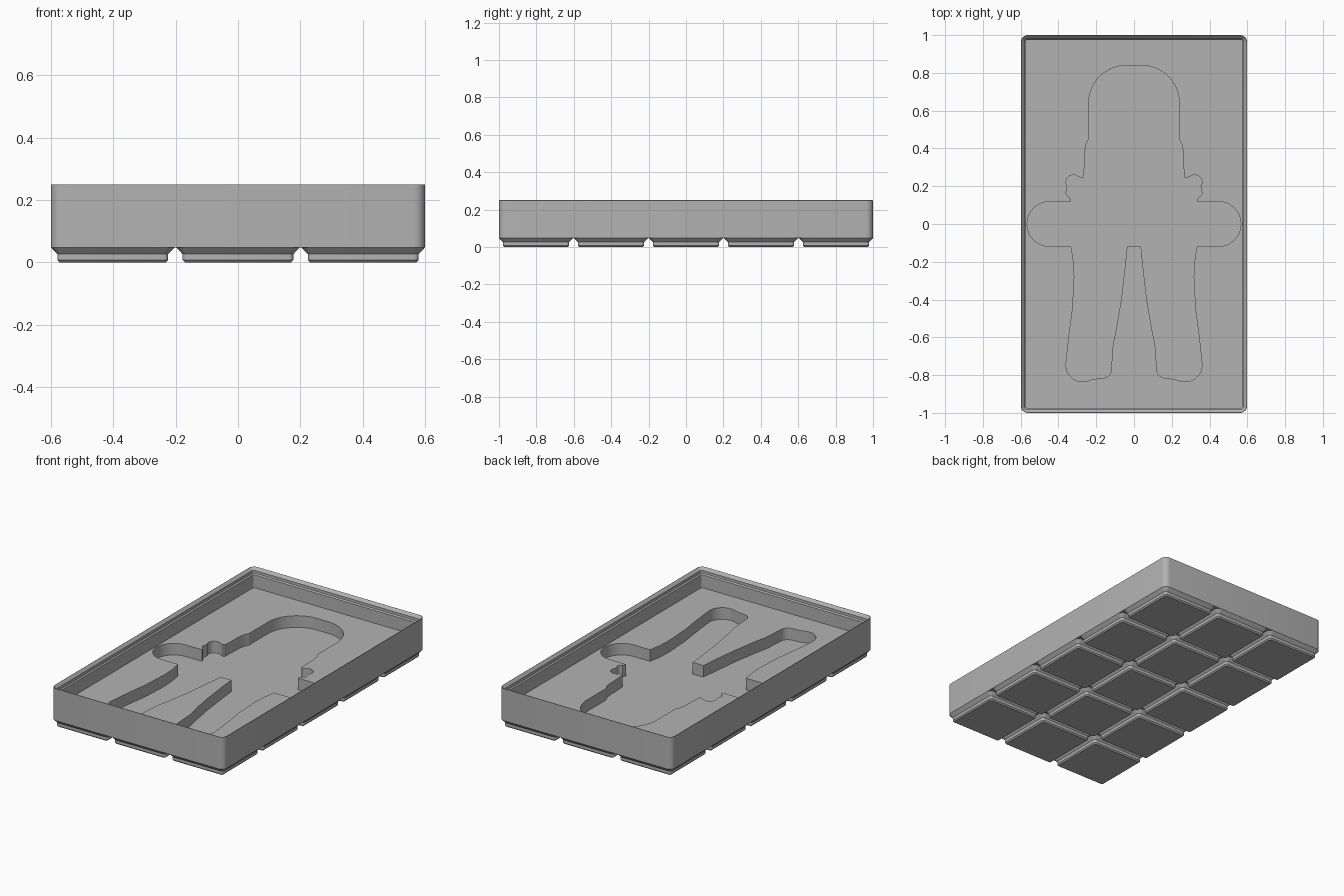
import bpy, bmesh
from math import sin, cos, radians

if "Cube" in bpy.data.objects:
    bpy.data.objects.remove(bpy.data.objects["Cube"], do_unlink=True)

HALF_X, HALF_Y, PITCH = 0.599, 1.0, 0.401
FOOT_TOP, FLOOR, POCKET, RIM = 0.048, 0.128, 0.055, 0.25
CORNER = 0.036

gray = bpy.data.materials.new("plain gray")
gray.use_nodes = True
gray.diffuse_color = (0.45, 0.45, 0.45, 1)
gray.node_tree.nodes["Principled BSDF"].inputs["Base Color"].default_value = gray.diffuse_color


def arc(cx, cy, r, start, end, steps=10):
    """Points along a circular arc, angles in degrees."""
    angles = [radians(start + (end - start) * i / steps) for i in range(steps + 1)]
    return [(cx + r * cos(a), cy + r * sin(a)) for a in angles]


def rounded_rect(hx, hy, r):
    points = []
    for quarter, (sx, sy) in enumerate([(1, 1), (-1, 1), (-1, -1), (1, -1)]):
        start = 90 * quarter
        points += arc(sx * (hx - r), sy * (hy - r), r, start, start + 90, 6)
    return points


def loft(name, sections):
    """Closed solid through a list of (outline, height) sections."""
    bm = bmesh.new()
    rings = [[bm.verts.new((x, y, z)) for x, y in outline] for outline, z in sections]
    for low, high in zip(rings, rings[1:]):
        for i in range(len(low)):
            j = (i + 1) % len(low)
            bm.faces.new((low[i], low[j], high[j], high[i]))
    bm.faces.new(rings[0][::-1])
    bm.faces.new(rings[-1])
    bmesh.ops.recalc_face_normals(bm, faces=bm.faces)
    mesh = bpy.data.meshes.new(name)
    bm.to_mesh(mesh)
    bm.free()
    mesh.materials.append(gray)
    obj = bpy.data.objects.new(name, mesh)
    bpy.context.collection.objects.link(obj)
    return obj


def smooth(obj):
    bpy.ops.object.select_all(action="DESELECT")
    obj.select_set(True)
    bpy.context.view_layer.objects.active = obj
    bpy.ops.object.shade_smooth_by_angle(angle=radians(25))


# Tray: outer wall, stepped stacking lip, recessed floor
def tray_ring(inset, z):
    return rounded_rect(HALF_X - inset, HALF_Y - inset, CORNER - inset), z


tray = loft("tray", [tray_ring(*step) for step in [
    (0, FOOT_TOP), (0, RIM - 0.001), (0.002, RIM), (0.018, RIM - 0.017),
    (0.018, RIM - 0.034), (0.025, RIM - 0.041), (0.025, FLOOR)]])

# Figure-shaped pocket: half outline from crown to crotch, then mirrored
half = arc(0.04, 0.64, 0.2, 90, 0, 12)
half += [(0.24, 0.45), (0.255, 0.42), (0.26, 0.38), (0.265, 0.25), (0.275, 0.243)]
half += arc(0.322, 0.222, 0.038, 125, -35, 8)
half += arc(0.338, 0.165, 0.022, 40, -80, 5)
half += [(0.333, 0.12)]
half += arc(0.447, 0, 0.119, 90, -90, 20)
half += [(0.333, -0.119), (0.32, -0.2), (0.316, -0.28), (0.325, -0.45), (0.345, -0.6)]
half += arc(0.272, -0.747, 0.088, 5, -105, 12)
half += [(0.21, -0.82), (0.17, -0.818)]
half += arc(0.165, -0.77, 0.045, -100, -165, 5)
half += [(0.112, -0.64), (0.095, -0.56), (0.068, -0.4), (0.047, -0.22), (0.037, -0.119)]
outline = half + [(-x, y) for x, y in reversed(half)]
cutter = loft("pocket_cutter", [(outline, POCKET), (outline, RIM)])
cutter.hide_render = True

cut = tray.modifiers.new("pocket", "BOOLEAN")
cut.operation = "DIFFERENCE"
cut.solver = "EXACT"
cut.object = cutter
bpy.context.view_layer.objects.active = tray
bpy.ops.object.modifier_apply(modifier=cut.name)
bpy.data.objects.remove(cutter, do_unlink=True)
smooth(tray)

# Feet: a grid of stepped square pads under the tray
pad_steps = [(0.17, 0.008, 0), (0.1775, 0.0155, 0.0076),
             (0.1775, 0.0155, 0.0265), (0.198, CORNER, FOOT_TOP)]
pad = loft("foot_pad", [(rounded_rect(h, h, r), z) for h, r, z in pad_steps])
smooth(pad)
for col in (-1, 0, 1):
    for row in (-2, -1, 0, 1, 2):
        if col or row:
            copy = pad.copy()
            copy.location = (col * PITCH, row * PITCH * 0.9999, 0)
            bpy.context.collection.objects.link(copy)
